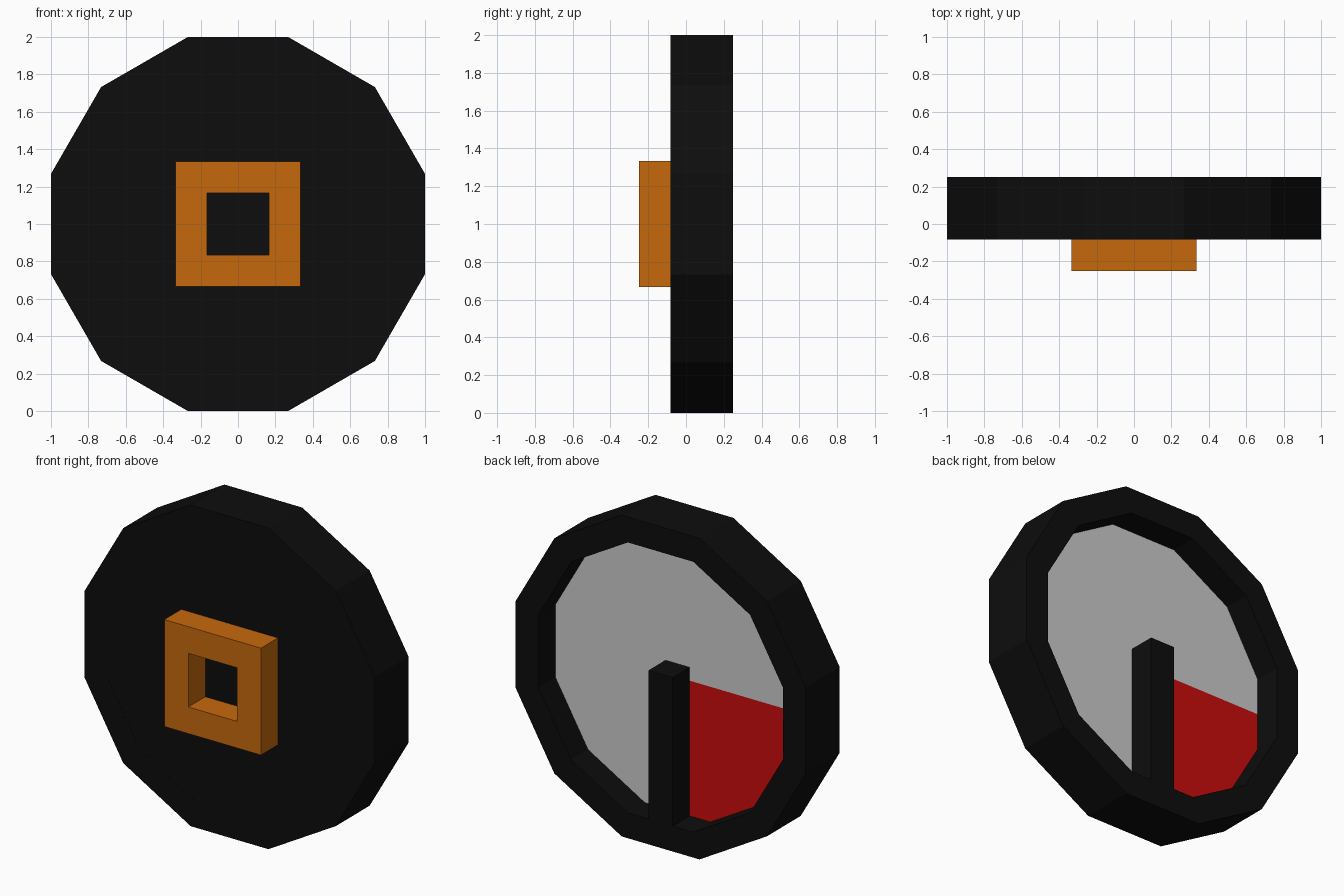
import bpy, bmesh, math
from mathutils import Vector

cube = bpy.data.objects.get("Cube")
if cube:
    bpy.data.objects.remove(cube, do_unlink=True)


def material(name, rgb):
    m = bpy.data.materials.new(name)
    m.use_nodes = True
    m.diffuse_color = (*rgb, 1)
    bsdf = next(n for n in m.node_tree.nodes if n.type == 'BSDF_PRINCIPLED')
    bsdf.inputs["Base Color"].default_value = (*rgb, 1)
    return m


BLACK = material("black", (0.004, 0.004, 0.004))
ORANGE = material("orange", (0.565, 0.141, 0.004))
GREY = material("light grey", (0.60, 0.60, 0.60))
RED = material("red", (0.59, 0.004, 0.004))

CENTRE_Z = 1.0
FRONT, DIAL, BACK = -0.083, 0.083, 0.25


def finish(name, bm, *mats):
    bmesh.ops.recalc_face_normals(bm, faces=bm.faces)
    me = bpy.data.meshes.new(name)
    bm.to_mesh(me)
    bm.free()
    for m in mats:
        me.materials.append(m)
    ob = bpy.data.objects.new(name, me)
    bpy.context.collection.objects.link(ob)
    return ob


def loop(bm, sides, apothem, y):
    """Regular polygon in the xz plane with a flat side on top."""
    r = apothem / math.cos(math.pi / sides)
    angles = [(i + 0.5) * math.tau / sides for i in range(sides)]
    return [bm.verts.new((r * math.cos(a), y, CENTRE_Z + r * math.sin(a))) for a in angles]


def bridge(bm, a, b):
    n = len(a)
    for i in range(n):
        j = (i + 1) % n
        bm.faces.new((a[i], a[j], b[j], b[i]))


def ring(name, sides, outer, inner, y0, y1, mat):
    bm = bmesh.new()
    loops = [loop(bm, sides, a, y) for a, y in
             ((outer, y0), (outer, y1), (inner, y1), (inner, y0))]
    for k in range(4):
        bridge(bm, loops[k], loops[(k + 1) % 4])
    return finish(name, bm, mat)


# Twelve-sided rim and the square mount on the front
ring("rim", 12, 1.0, 0.842, FRONT, BACK, BLACK)
ring("square_mount", 4, 0.333, 0.167, -0.25, FRONT, ORANGE)

# Dial plate filling the rim, its back face split into grey and red zones
bm = bmesh.new()
front, back = loop(bm, 12, 0.842, FRONT + 0.001), loop(bm, 12, 0.842, DIAL)
bm.faces.new(front)
bm.faces.new(back)
bridge(bm, front, back)
for normal in ((1, 0, 0), (0, 0, 1)):
    bmesh.ops.bisect_plane(bm, geom=bm.verts[:] + bm.edges[:] + bm.faces[:],
                           plane_co=(0, 0, CENTRE_Z), plane_no=Vector(normal))
bmesh.ops.recalc_face_normals(bm, faces=bm.faces)
for f in bm.faces:
    if f.normal.y > 0.9:
        c = f.calc_center_median()
        f.material_index = 2 if c.x < 0 and c.z < CENTRE_Z else 1
finish("dial", bm, BLACK, GREY, RED)

# Needle bar from just above the centre down to the rim
bm = bmesh.new()
bmesh.ops.create_cube(bm, size=1)
low, high = 0.14, 1.083
for v in bm.verts:
    v.co = (v.co.x * 0.167,
            (DIAL + BACK) / 2 + v.co.y * (BACK - DIAL),
            (low + high) / 2 + v.co.z * (high - low))
finish("needle", bm, BLACK)
